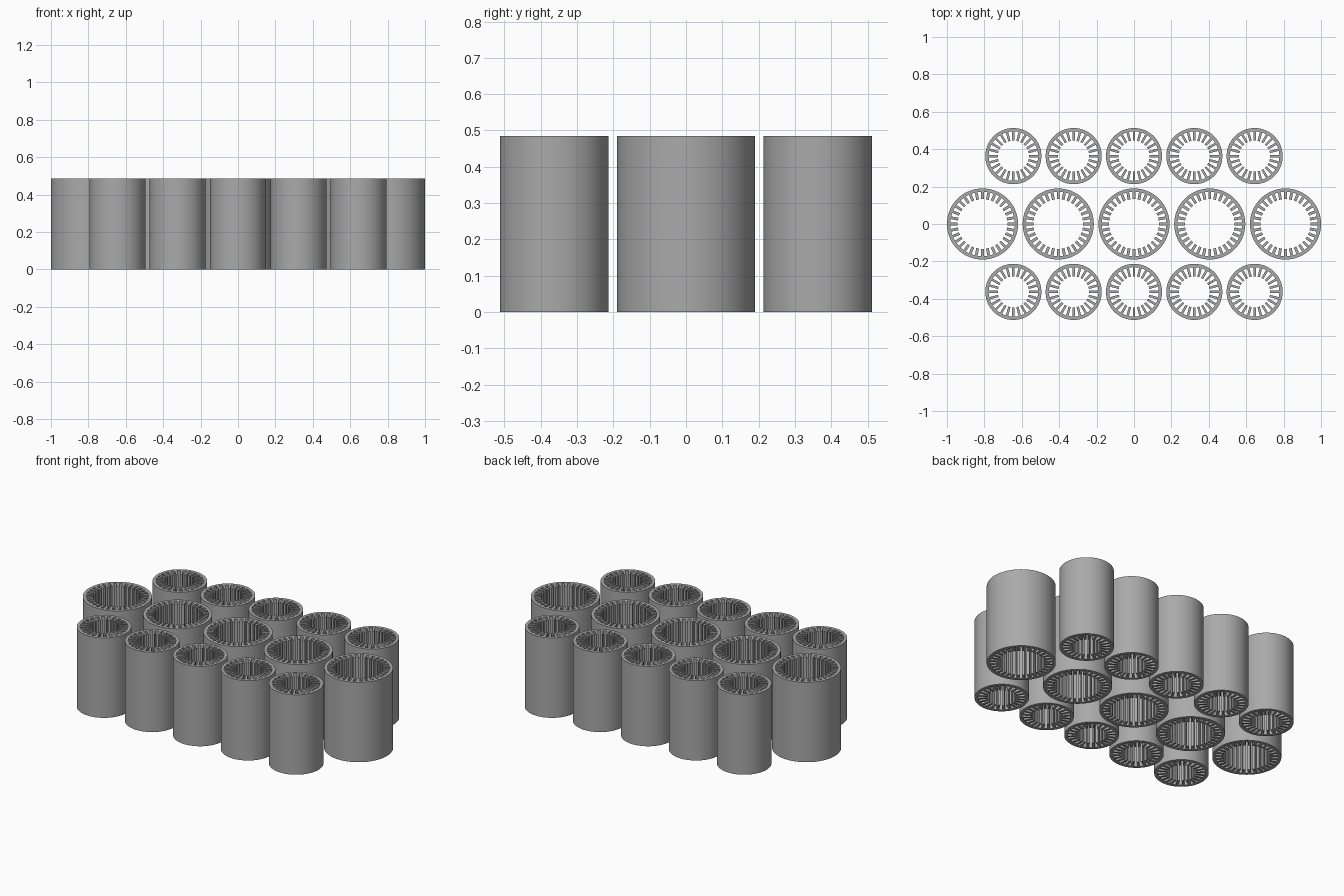
import bpy, bmesh, math

cube = bpy.data.objects.get("Cube")
if cube:
    bpy.data.objects.remove(cube)

HEIGHT = 0.485

grey = bpy.data.materials.new("mid grey")
colour = (0.4, 0.4, 0.4, 1)
grey.diffuse_color = colour
grey.use_nodes = True
grey.node_tree.nodes["Principled BSDF"].inputs["Base Color"].default_value = colour


def finned_tube_mesh(name, outer, root, tip, fins, fin_width):
    """Tube whose inner wall carries straight, parallel-sided fins pointing at the axis."""
    bm = bmesh.new()

    def polar(radius, angle):
        return bm.verts.new((radius * math.cos(angle), radius * math.sin(angle), 0))

    pitch = 2 * math.pi / fins
    half_root = math.asin(fin_width / 2 / root)
    half_tip = math.asin(fin_width / 2 / tip)
    outer_ring, root_ring, section = [], [], []
    for i in range(fins):
        a = i * pitch
        for angle in (a - half_root, a + half_root, a + pitch / 2):
            outer_ring.append(polar(outer, angle))
            root_ring.append(polar(root, angle))
        # Fin cross-section
        section.append(bm.faces.new((polar(tip, a - half_tip), root_ring[-3],
                                     root_ring[-2], polar(tip, a + half_tip))))
    # Wall cross-section
    count = len(outer_ring)
    for i in range(count):
        j = (i + 1) % count
        section.append(bm.faces.new((outer_ring[i], outer_ring[j], root_ring[j], root_ring[i])))
    # Raise the section into the full tube
    raised = bmesh.ops.extrude_face_region(bm, geom=section, use_keep_orig=True)
    top = [v for v in raised["geom"] if isinstance(v, bmesh.types.BMVert)]
    bmesh.ops.translate(bm, verts=top, vec=(0, 0, HEIGHT))
    bmesh.ops.recalc_face_normals(bm, faces=bm.faces)
    mesh = bpy.data.meshes.new(name)
    bm.to_mesh(mesh)
    bm.free()
    mesh.materials.append(grey)
    return mesh


def place_row(mesh, name, y, spacing):
    for i in range(5):
        tube = bpy.data.objects.new(f"{name}_{i + 1}", mesh)
        tube.location = ((i - 2) * spacing, y, 0)
        bpy.context.collection.objects.link(tube)
    # Smooth round walls, sharp fin edges
    bpy.ops.object.select_all(action="DESELECT")
    tube.select_set(True)
    bpy.context.view_layer.objects.active = tube
    bpy.ops.object.shade_smooth_by_angle(angle=math.radians(30))


large = finned_tube_mesh("large_tube", 0.19, 0.172, 0.133, 32, 0.015)
small = finned_tube_mesh("small_tube", 0.15, 0.132, 0.083, 24, 0.0125)

place_row(large, "large_tube", 0, 0.405)
place_row(small, "front_small_tube", -0.363, 0.3225)
place_row(small, "back_small_tube", 0.363, 0.3225)
